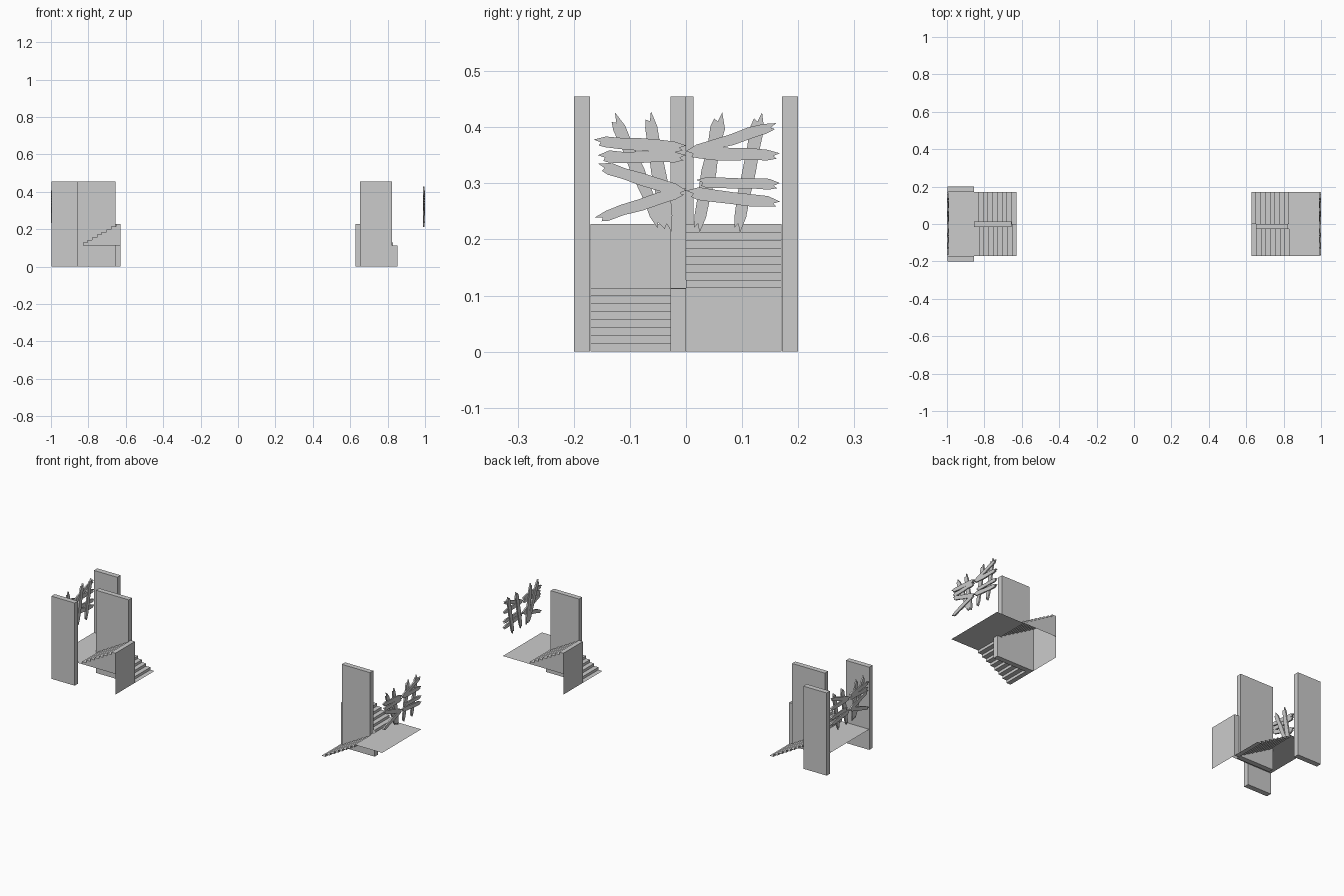
import bpy, math, random
from mathutils import Vector

if "Cube" in bpy.data.objects:
    bpy.data.objects.remove(bpy.data.objects["Cube"])

random.seed(4)
STEPS, RISE, RUN = 8, 0.1138 / 8, 0.0253
MID, TOP, WALL_H = 0.1138, 0.2276, 0.455
X0, X1, HALF = 0.83, 0.628, 0.17     # stair start, stair end, half width


def make(name, verts, faces):
    me = bpy.data.meshes.new(name)
    me.from_pydata([tuple(v) for v in verts], [], faces)
    me.update()
    ob = bpy.data.objects.new(name, me)
    bpy.context.collection.objects.link(ob)
    return ob


def box(name, x, y, z):
    v = [(a, b, c) for a in x for b in y for c in z]
    return make(name, v, [(0, 1, 3, 2), (4, 6, 7, 5), (0, 4, 5, 1),
                          (2, 3, 7, 6), (0, 2, 6, 4), (1, 5, 7, 3)])


def stair_profile(direction):
    pts, x, z = [(X0, MID)], X0, MID
    for i in range(STEPS):
        z += direction * RISE
        pts.append((x, z))
        x = X1 if i == STEPS - 1 else x - RUN
        pts.append((x, z))
    return pts


def ribbon(name, pts, y0, y1, s):
    v = [(s * x, s * y, z) for x, z in pts for y in (y0, y1)]
    return make(name, v, [(2 * i, 2 * i + 1, 2 * i + 3, 2 * i + 2)
                          for i in range(len(pts) - 1)])


def jagged_board(name, a, b, width, x, thick=0.004):
    # plank in the yz plane with splintered ends and uneven edges
    a, b = Vector(a), Vector(b)
    d = b - a
    length = d.length
    d.normalize()
    n = Vector((-d.y, d.x))
    w = width / 2
    j = lambda k: random.uniform(-k, k)
    up = [(t * length, w * (1 + j(0.18))) for t in (0.13, 0.3, 0.5, 0.7, 0.87)]
    low = [(t * length, -w * (1 + j(0.18))) for t in (0.87, 0.7, 0.5, 0.3, 0.13)]
    end_b = [(length, w * 0.35), (length * 0.93, -w * 0.15), (length * 0.97, -w * 0.6)]
    end_a = [(length * 0.06, -w * 0.7), (length * 0.08, -w * 0.1), (0, w * 0.3)]
    out = [a + d * u + n * v for u, v in up + end_b + low + end_a]
    k = len(out)
    v = [(x - thick, p.x, p.y) for p in out] + [(x + thick, p.x, p.y) for p in out]
    f = [tuple(range(k))[::-1], tuple(range(k, 2 * k))]
    f += [(i, (i + 1) % k, k + (i + 1) % k, k + i) for i in range(k)]
    return make(name, v, f)


# stairwells, the left one is turned by 180 degrees
for side, s in (("left", -1), ("right", 1)):
    ribbon(side + "_landing", [(0.997, MID), (X0, MID)], -HALF, HALF, s)
    up = stair_profile(1)
    ribbon(side + "_stairs_up", up, 0, HALF, s)
    ribbon(side + "_stairs_down", stair_profile(-1), -HALF, 0, s)
    # stepped side, closed under the upper flight
    side_v = [(s * x, s * HALF, z) for x, z in up + [(X1, MID)]]
    make(side + "_stair_side", side_v, [tuple(range(len(side_v)))])
    # end panel and inner sheet
    ribbon(side + "_end_panel", [(X1, TOP), (X1, 0)], 0, HALF, s)
    make(side + "_inner_panel", [(s * x, 0, z) for x, z in
         ((X1, 0), (0.655, 0), (0.655, TOP), (X1, TOP))], [(0, 1, 2, 3)])

# walls
box("left_centre_wall", (-0.855, -0.655), (-0.015, 0.013), (0, WALL_H))
box("left_front_wall", (-0.997, -0.855), (-0.2, -0.171), (0, WALL_H))
box("left_back_wall", (-0.997, -0.855), (0.171, 0.2), (0, WALL_H))
box("right_centre_wall", (0.652, 0.824), (-0.028, 0), (0, WALL_H))
box("right_wall_foot", (0.824, 0.852), (-0.028, 0), (0, MID - 0.001))

# broken plank barriers, same layout at both ends
uprights = [((-0.13, 0.425), (-0.042, 0.217)), ((-0.066, 0.428), (-0.03, 0.213)),
            ((0.061, 0.427), (0.02, 0.213)), ((0.132, 0.427), (0.092, 0.213))]
rails = [((-0.165, 0.375), (0.0, 0.364)), ((-0.157, 0.347), (0.0, 0.347)),
         ((-0.157, 0.332), (0.0, 0.283)), ((-0.162, 0.236), (0.0, 0.287)),
         ((0.0, 0.354), (0.162, 0.404)), ((0.0, 0.354), (0.167, 0.35)),
         ((0.018, 0.303), (0.167, 0.297)), ((0.0, 0.284), (0.167, 0.264))]
for side, s in (("left", -1), ("right", 1)):
    random.seed(7)
    for i, (a, b) in enumerate(uprights):
        jagged_board(f"{side}_barrier_upright_{i}", a, b, 0.024, s * 0.992)
    for i, (a, b) in enumerate(rails):
        jagged_board(f"{side}_barrier_rail_{i}", a, b, 0.02, s * 0.996)
